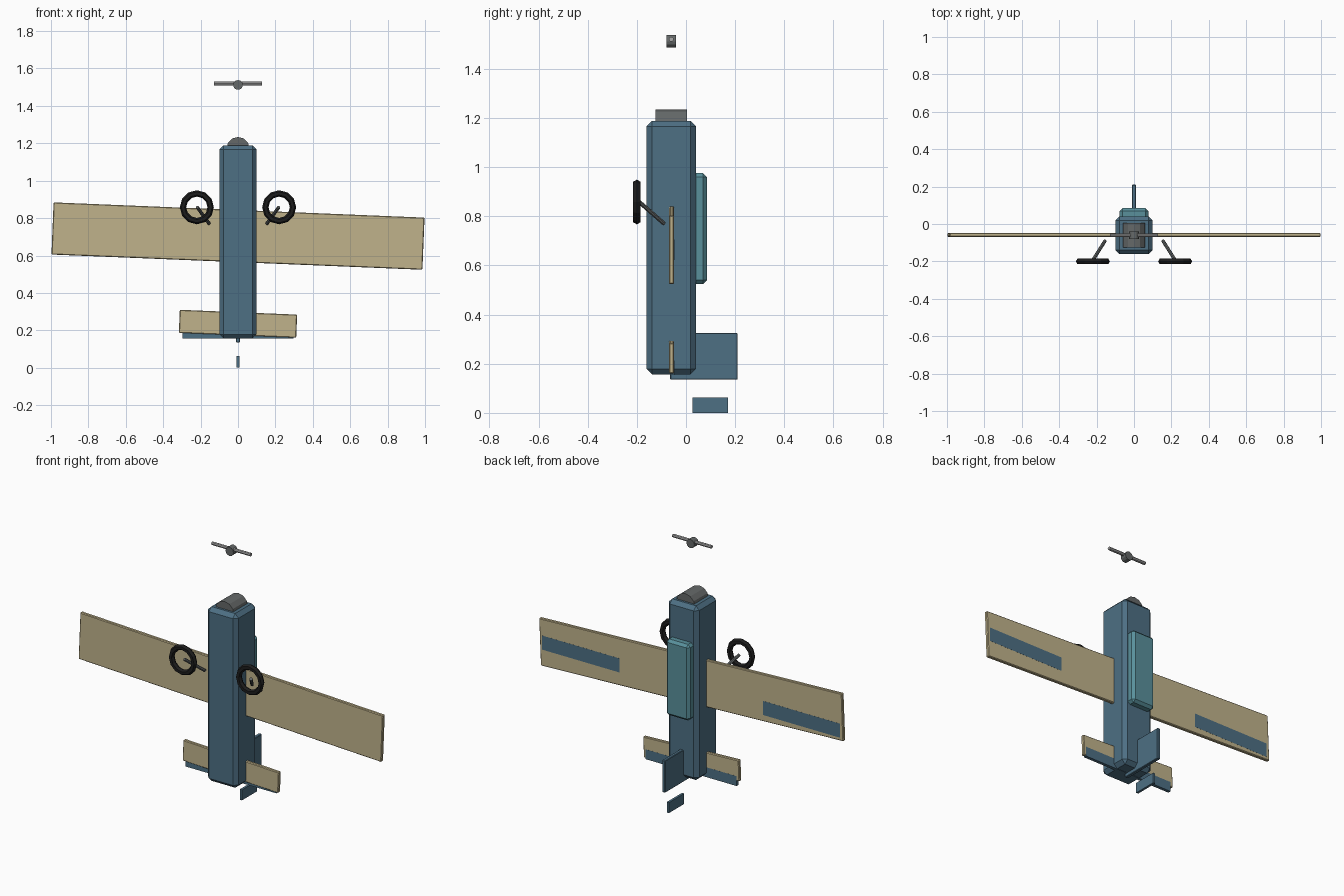
import bpy, math
from mathutils import Vector

if "Cube" in bpy.data.objects:
    bpy.data.objects.remove(bpy.data.objects["Cube"])


def material(name, rgb):
    m = bpy.data.materials.new(name)
    m.diffuse_color = (*rgb, 1)
    m.use_nodes = True
    m.node_tree.nodes["Principled BSDF"].inputs["Base Color"].default_value = m.diffuse_color
    return m


BLUE = material("blue", (0.075, 0.16, 0.23))
TAN = material("tan", (0.53, 0.45, 0.26))
TEAL = material("teal", (0.10, 0.28, 0.33))
BLACK = material("black", (0.012, 0.012, 0.012))
GREY = material("dark_grey", (0.13, 0.14, 0.14))
LIGHT = material("light_grey", (0.4, 0.4, 0.4))


def finish(name, mat):
    ob = bpy.context.object
    ob.name = name
    ob.data.materials.append(mat)
    return ob


def box(name, lo, hi, mat, bevel=0.0, tilt=0.0):
    """Box between two corners, optionally chamfered and tilted about y."""
    lo, hi = Vector(lo), Vector(hi)
    bpy.ops.mesh.primitive_cube_add(size=1, location=(lo + hi) / 2, rotation=(0, tilt, 0))
    ob = finish(name, mat)
    ob.scale = hi - lo
    bpy.ops.object.transform_apply(location=False, rotation=False, scale=True)
    if bevel:
        mod = ob.modifiers.new("chamfer", 'BEVEL')
        mod.width = bevel
        mod.segments = 1
    return ob


def rod(name, a, b, radius, mat, sides):
    """Cylinder running from a to b."""
    a, b = Vector(a), Vector(b)
    d = b - a
    bpy.ops.mesh.primitive_cylinder_add(vertices=sides, radius=radius, depth=d.length,
                                        location=(a + b) / 2,
                                        rotation=d.to_track_quat('Z', 'Y').to_euler())
    return finish(name, mat)


TILT = 0.041

# Body, cockpit cover and nose
box("fuselage", (-0.1, -0.16, 0.157), (0.1, 0.04, 1.188), BLUE, 0.022)
box("canopy", (-0.077, -0.02, 0.525), (0.077, 0.085, 0.975), TEAL, 0.015)
rod("engine_cowl", (0, -0.125, 1.172), (0, 0.005, 1.172), 0.062, GREY, 12)

# Wing and tailplane, slightly rolled
box("wing", (-0.9925, -0.069, 0.5645), (0.9925, -0.048, 0.8435), TAN, 0.004, TILT)
box("tailplane", (-0.314, -0.069, 0.173), (0.314, -0.048, 0.297), TAN, 0.004, TILT)

# Control surfaces, not rolled
for side, s in (("left", -1), ("right", 1)):
    x0, x1 = sorted((s * 0.47, s * 0.975))
    box(side + "_aileron", (x0, -0.066, 0.622), (x1, -0.0475, 0.705), BLUE)
box("elevator", (-0.298, -0.066, 0.155), (0.298, -0.0475, 0.213), BLUE)

# Fin and rudder
box("fin", (-0.01, -0.065, 0.135), (0.01, 0.21, 0.325), BLUE, 0.003)
box("rudder", (-0.007, 0.027, 0.0), (0.007, 0.17, 0.062), BLUE)

# Propeller
rod("propeller_hub", (0, -0.08, 1.512), (0, -0.041, 1.512), 0.026, GREY, 12)
rod("propeller_blades", (-0.127, -0.06, 1.52), (0.127, -0.06, 1.52), 0.01, LIGHT, 8)

# Landing gear
for side, s in (("left", -1), ("right", 1)):
    bpy.ops.mesh.primitive_torus_add(major_segments=12, minor_segments=6,
                                     major_radius=0.074, minor_radius=0.017,
                                     location=(s * 0.22, -0.2, 0.858),
                                     rotation=(math.pi / 2, 0, 0))
    finish(side + "_wheel", BLACK)
    rod(side + "_gear_strut", (s * 0.218, -0.19, 0.858), (s * 0.154, -0.089, 0.77), 0.009, GREY, 8)
